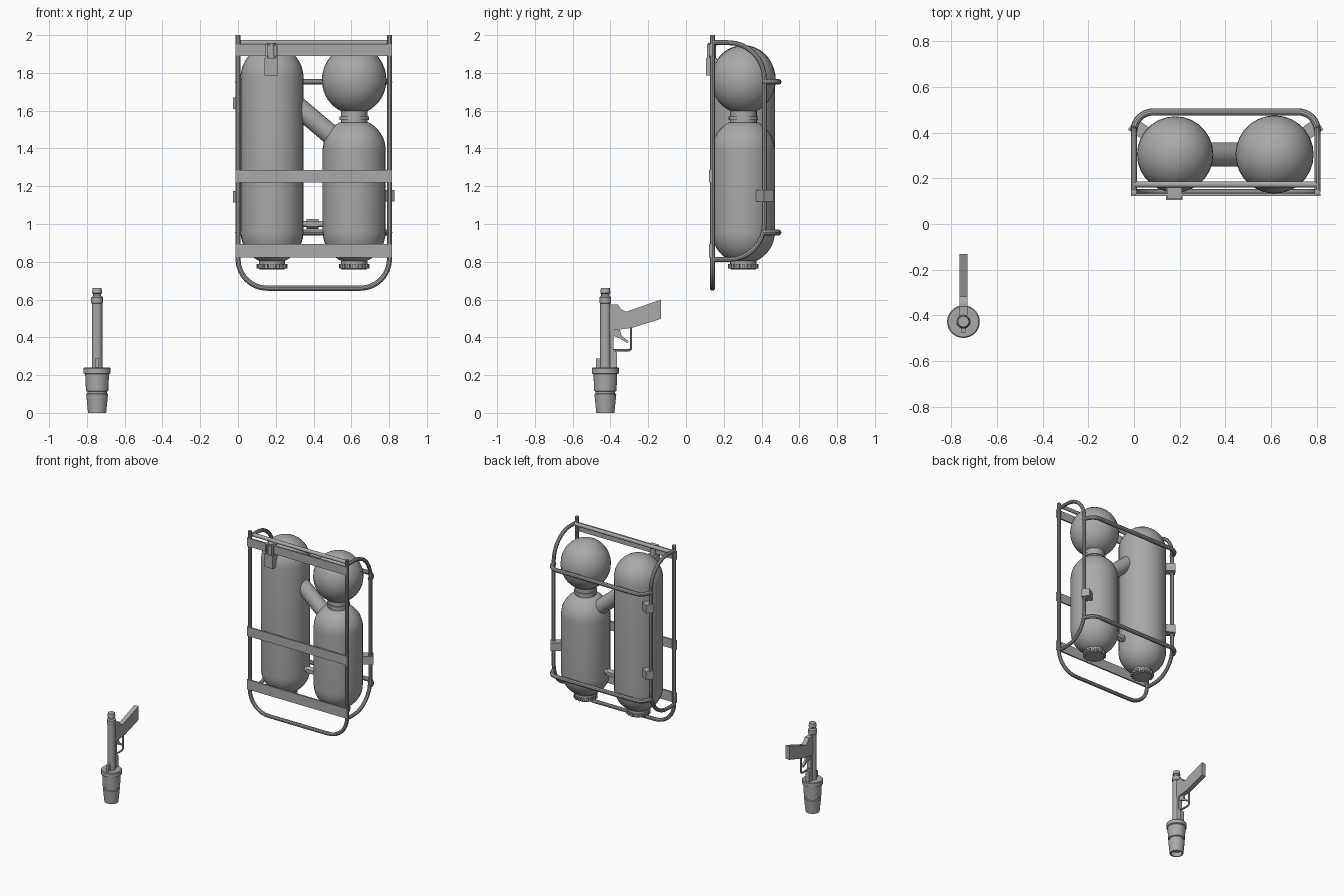
import bpy, bmesh, math
from mathutils import Vector, Matrix

if "Cube" in bpy.data.objects:
    bpy.data.objects.remove(bpy.data.objects["Cube"], do_unlink=True)

grey = bpy.data.materials.new("plain_grey")
grey.use_nodes = True
grey.diffuse_color = (0.4, 0.4, 0.4, 1)
grey.node_tree.nodes["Principled BSDF"].inputs["Base Color"].default_value = grey.diffuse_color


def finish(ob, smooth=True):
    """Give the object its colour and shading."""
    ob.data.materials.append(grey)
    bpy.ops.object.select_all(action='DESELECT')
    ob.select_set(True)
    bpy.context.view_layer.objects.active = ob
    if ob.type == 'CURVE':
        bpy.ops.object.convert(target='MESH')
        ob = bpy.context.view_layer.objects.active
    if smooth:
        bpy.ops.object.shade_smooth_by_angle(angle=math.radians(35))
    return ob


def add_object(name, bm, smooth=True):
    bmesh.ops.recalc_face_normals(bm, faces=bm.faces)
    mesh = bpy.data.meshes.new(name)
    bm.to_mesh(mesh)
    bm.free()
    ob = bpy.data.objects.new(name, mesh)
    bpy.context.collection.objects.link(ob)
    return finish(ob, smooth)


def lathe(name, profile, x, y, sides=28):
    """Turn (radius, z) points around an upright axis."""
    bm = bmesh.new()
    vs = [bm.verts.new((r, 0, z)) for r, z in profile]
    edges = [bm.edges.new(pair) for pair in zip(vs, vs[1:])]
    bmesh.ops.spin(bm, geom=vs + edges, cent=(0, 0, 0), axis=(0, 0, 1),
                   angle=math.tau, steps=sides)
    bmesh.ops.remove_doubles(bm, verts=bm.verts, dist=1e-5)
    bmesh.ops.translate(bm, vec=(x, y, 0), verts=bm.verts)
    return add_object(name, bm)


def box(name, lo, hi, turn=0):
    lo, hi = Vector(lo), Vector(hi)
    bm = bmesh.new()
    bmesh.ops.create_cube(bm, size=1, matrix=Matrix.Translation((lo + hi) / 2)
                          @ Matrix.Rotation(turn, 4, 'Z') @ Matrix.Diagonal((*(hi - lo), 1)))
    return add_object(name, bm, False)


def rod(name, a, b, r, sides=24):
    a, b = Vector(a), Vector(b)
    bm = bmesh.new()
    spin = (b - a).to_track_quat('Z', 'Y').to_matrix().to_4x4()
    bmesh.ops.create_cone(bm, cap_ends=True, segments=sides, radius1=r, radius2=r,
                          depth=(b - a).length, matrix=Matrix.Translation((a + b) / 2) @ spin)
    return add_object(name, bm)


def tube(name, corners, r, bend, steps=8):
    """Bent tube through corners, each inner corner rounded at right angles."""
    pts = [Vector(c) for c in corners]
    path = [pts[0]]
    for before, p, after in zip(pts, pts[1:], pts[2:]):
        u, v = (before - p).normalized(), (after - p).normalized()
        for i in range(steps + 1):
            t = i / steps * math.pi / 2
            path.append(p + bend * (u * (1 - math.sin(t)) + v * (1 - math.cos(t))))
    path.append(pts[-1])
    cu = bpy.data.curves.new(name, 'CURVE')
    cu.dimensions = '3D'
    cu.bevel_depth, cu.bevel_resolution, cu.use_fill_caps = r, 3, True
    sp = cu.splines.new('POLY')
    sp.points.add(len(path) - 1)
    for point, co in zip(sp.points, path):
        point.co = (*co, 1)
    ob = bpy.data.objects.new(name, cu)
    bpy.context.collection.objects.link(ob)
    return finish(ob)


def slab(name, outline, x, half):
    """Side outline in (y, z) given thickness along x."""
    bm = bmesh.new()
    face = bm.faces.new([bm.verts.new((x - half, y, z)) for y, z in outline])
    out = bmesh.ops.extrude_face_region(bm, geom=[face])
    bmesh.ops.translate(bm, vec=(2 * half, 0, 0),
                        verts=[v for v in out["geom"] if isinstance(v, bmesh.types.BMVert)])
    return add_object(name, bm, False)


def dome(r, z, height, start, stop, steps=9):
    """Arc of (radius, z) points between two angles."""
    return [(r * math.cos(a), z + height * math.sin(a)) for a in
            (start + (stop - start) * i / steps for i in range(steps + 1))]


# Tanks
R, TY, BIG, SMALL, Q = 0.167, 0.304, 0.18, 0.615, math.pi / 2
bottom = dome(R, 0.96, 0.17, -Q, 0)
lathe("tall_tank", bottom + dome(R, 1.775, 0.172, 0, Q), BIG, TY)
lathe("short_tank", bottom + dome(R, 1.39, 0.167, 0, math.radians(61))
      + [(0.071, 1.537), (0.071, 1.62)], SMALL, TY)
lathe("neck_collar", [(0.071, 1.55), (0.078, 1.55), (0.078, 1.57), (0.071, 1.57)], SMALL, TY)
lathe("round_tank", dome(0.171, 1.763, 0.181, -Q, Q, 18), SMALL, TY)

# Pipes joining the tanks
rod("slanted_pipe", (0.2, TY, 1.72), (0.6, TY, 1.38), 0.053)
rod("lower_pipe", (0.3, TY, 1.0), (0.5, TY, 1.0), 0.017, 16)
rod("pipe_nut", (0.363, TY, 1.0), (0.427, TY, 1.0), 0.027, 6)

# Caps with gripping teeth under both tanks
for side, x in (("tall", BIG), ("short", SMALL)):
    lathe(side + "_tank_cap", [(0, 0.76), (0.066, 0.76), (0.07, 0.765), (0.07, 0.805), (0, 0.82)], x, TY)
    for k in range(16):
        a = k * math.tau / 16
        cx, cy = x + 0.07 * math.cos(a), TY + 0.07 * math.sin(a)
        box(side + "_cap_tooth", (cx - 0.011, cy - 0.008, 0.765),
            (cx + 0.011, cy + 0.008, 0.788), a)

# Carrying frame
W, FY, HY, T = 0.802, 0.14, 0.415, 0.0135
tube("front_frame", [(0, FY, 2), (0, FY, 0.66), (W, FY, 0.66), (W, FY, 2)], T, 0.155)
for side, x in (("right", 0), ("left", W)):
    tube(side + "_hoop", [(x, FY, 1.96), (x, HY, 1.96), (x, HY, 0.812), (x, FY, 0.812)], T, 0.19)
for level, z in (("upper", 1.752), ("lower", 0.955)):
    tube(level + "_back_bar", [(0, HY - 0.01, z), (0, 0.49, z), (W, 0.49, z), (W, HY - 0.01, z)],
         0.0155, 0.083)
rod("top_bar", (0, 0.173, 1.96), (W, 0.173, 1.96), T, 12)
for level, lo, hi in (("top", 1.89, 1.952), ("middle", 1.22, 1.287), ("bottom", 0.822, 0.895)):
    box(level + "_strap", (-0.013, 0.122, lo), (W + 0.013, 0.134, hi))

# Clamps between hoops and tanks
for x, turn, heights in ((0.028, -0.6, (1.64, 1.145)), (W - 0.028, 0.6, (1.15,))):
    for z in heights:
        box("hoop_clamp", (x - 0.045, 0.382, z - 0.03), (x + 0.045, 0.442, z + 0.03), turn)

# Holder hung on the top strap
box("holder_block", (0.14, 0.105, 1.785), (0.212, 0.165, 1.88))
for x in (0.146, 0.2):
    box("holder_arm", (x, 0.11, 1.87), (x + 0.01, 0.125, 1.952))
box("holder_hook", (0.146, 0.11, 1.945), (0.21, 0.165, 1.953))
rod("holder_socket", (0.177, 0.138, 1.87), (0.177, 0.138, 1.957), 0.021, 16)

# Spray gun: turned nozzle and barrel
GX, GY = -0.746, -0.427
lathe("gun_nozzle", [(0, 0.04), (0.036, 0.03), (0.04, 0), (0.048, 0), (0.058, 0.1), (0.052, 0.103),
                     (0.052, 0.113), (0.059, 0.116), (0.063, 0.205), (0.0715, 0.209),
                     (0.0715, 0.236), (0.067, 0.241), (0, 0.241)], GX, GY)
lathe("gun_barrel", [(0, 0.23), (0.028, 0.23), (0.028, 0.58), (0.031, 0.583), (0.031, 0.612),
                     (0.022, 0.62), (0.022, 0.63), (0.027, 0.634), (0.024, 0.66), (0, 0.66)],
      GX, GY, 20)
box("gun_sight", (GX - 0.01, -0.477, 0.235), (GX + 0.01, GY, 0.287))
slab("gun_underside", [(GY, 0.235), (-0.366, 0.235), (-0.366, 0.32), (-0.385, 0.335),
                       (-0.385, 0.45), (GY, 0.45)], GX, 0.015)

# Spray gun: grip, trigger and guard
slab("gun_grip", [(GY, 0.573), (-0.36, 0.573), (-0.345, 0.55), (-0.318, 0.535), (-0.132, 0.6),
                  (-0.132, 0.498), (-0.286, 0.45), (-0.4, 0.435), (GY, 0.435)], GX, 0.017)
tube("trigger_guard", [(GX, -0.291, 0.46), (GX, -0.291, 0.331), (GX, -0.39, 0.331)], 0.0065, 0.015, 4)
slab("trigger", [(-0.388, 0.44), (-0.35, 0.44), (-0.342, 0.41), (-0.303, 0.378),
                 (-0.31, 0.37), (-0.352, 0.395), (-0.388, 0.41)], GX, 0.008)
